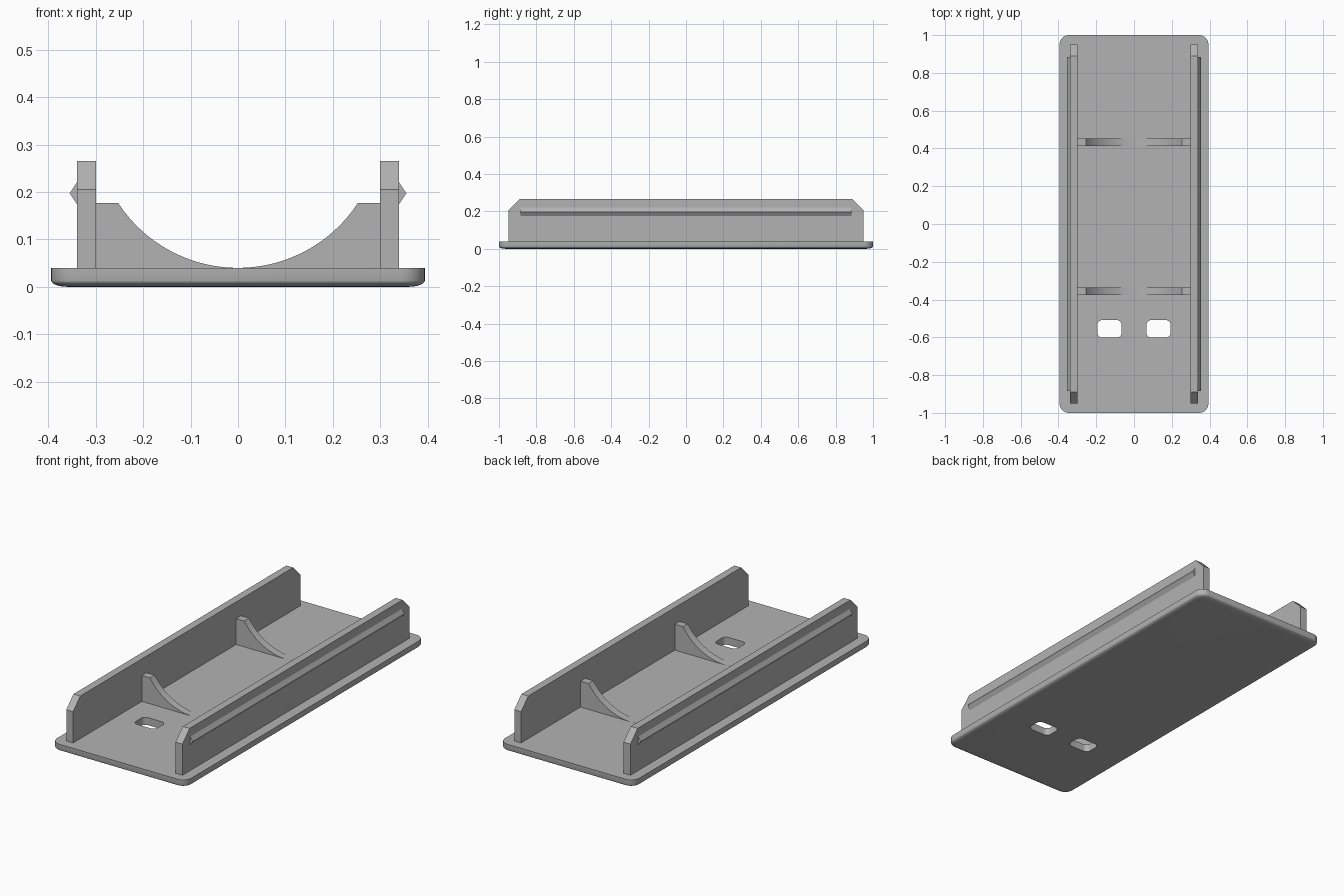
import bpy
import bmesh
from math import sin, cos, pi, sqrt, radians

cube = bpy.data.objects.get("Cube")
if cube:
    bpy.data.objects.remove(cube, do_unlink=True)

GREY = (0.45, 0.45, 0.45, 1)
mat = bpy.data.materials.new("plain grey")
mat.use_nodes = True
mat.diffuse_color = GREY
mat.node_tree.nodes["Principled BSDF"].inputs["Base Color"].default_value = GREY

PLATE_TOP = 0.04


def loft(name, rings):
    """Join equal-sized rings of points and cap both ends."""
    bm = bmesh.new()
    loops = [[bm.verts.new(p) for p in ring] for ring in rings]
    n = len(loops[0])
    for a, b in zip(loops, loops[1:]):
        for i in range(n):
            j = (i + 1) % n
            bm.faces.new((a[i], a[j], b[j], b[i]))
    bm.faces.new(loops[0])
    bm.faces.new(loops[-1])
    bmesh.ops.recalc_face_normals(bm, faces=bm.faces)
    mesh = bpy.data.meshes.new(name)
    bm.to_mesh(mesh)
    bm.free()
    mesh.materials.append(mat)
    obj = bpy.data.objects.new(name, mesh)
    bpy.context.collection.objects.link(obj)
    return obj


def rounded_rect(cx, cy, hx, hy, r, z, steps=8):
    """Ring of points around a rectangle with round corners."""
    ring = []
    for q, (sx, sy) in enumerate([(1, 1), (-1, 1), (-1, -1), (1, -1)]):
        for k in range(steps + 1):
            a = (q + k / steps) * pi / 2
            ring.append((cx + sx * (hx - r) + r * cos(a),
                         cy + sy * (hy - r) + r * sin(a), z))
    return ring


def activate(obj):
    bpy.ops.object.select_all(action='DESELECT')
    obj.select_set(True)
    bpy.context.view_layer.objects.active = obj


# Base plate with round corners and a softened lower edge
levels = [(0.035, 0)]
for k in range(1, 7):
    t = k / 6 * pi / 2
    levels.append((0.035 * (1 - sin(t)), 0.013 * (1 - cos(t))))
levels.append((0, PLATE_TOP))
plate = loft("base_plate", [rounded_rect(0, 0, 0.394 - i, 1 - i, 0.05 - i, z)
                            for i, z in levels])

# Two rounded slots through the plate
for x in (-0.13, 0.13):
    cutter = loft("slot_cutter", [rounded_rect(x, -0.555, 0.064, 0.046, 0.025, z)
                                  for z in (-0.1, 0.1)])
    cutter.hide_render = True
    activate(plate)
    mod = plate.modifiers.new("slot", 'BOOLEAN')
    mod.object = cutter
    mod.operation = 'DIFFERENCE'
    mod.solver = 'EXACT'
    bpy.ops.object.modifier_apply(modifier=mod.name)
    bpy.data.objects.remove(cutter, do_unlink=True)
activate(plate)
bpy.ops.object.shade_smooth_by_angle(angle=radians(30))

# Rib profile: flat shoulder, then a round cradle down to the plate
SHOULDER_X, SHOULDER_Z = 0.253, 0.177
rise = SHOULDER_Z - PLATE_TOP
radius = (SHOULDER_X ** 2 + rise ** 2) / (2 * rise)
rib = [(0.30, PLATE_TOP - 0.01), (0.30, SHOULDER_Z)]
for k in range(21):
    x = SHOULDER_X * (1 - k / 20)
    rib.append((x, PLATE_TOP + radius - sqrt(radius ** 2 - x ** 2)))
rib.append((0, PLATE_TOP - 0.01))

# Side wall outline and snap ridge section
wall = [(-0.95, PLATE_TOP), (0.95, PLATE_TOP), (0.95, 0.205),
        (0.89, 0.265), (-0.89, 0.265), (-0.95, 0.205)]
ridge = [(0.34, 0.175), (0.355, 0.1975), (0.34, 0.22)]

for side, s in (("left", 1), ("right", -1)):
    loft(side + "_wall", [[(s * x, y, z) for y, z in wall] for x in (0.30, 0.34)])
    loft(side + "_snap_ridge", [[(s * x, y, z) for x, z in ridge]
                                for y in (-0.885, 0.885)])
    for place, yc in (("front", -0.355), ("back", 0.433)):
        obj = loft(side + "_" + place + "_rib",
                   [[(s * x, y, z) for x, z in rib] for y in (yc - 0.02, yc + 0.02)])
        activate(obj)
        bpy.ops.object.shade_smooth_by_angle(angle=radians(30))
